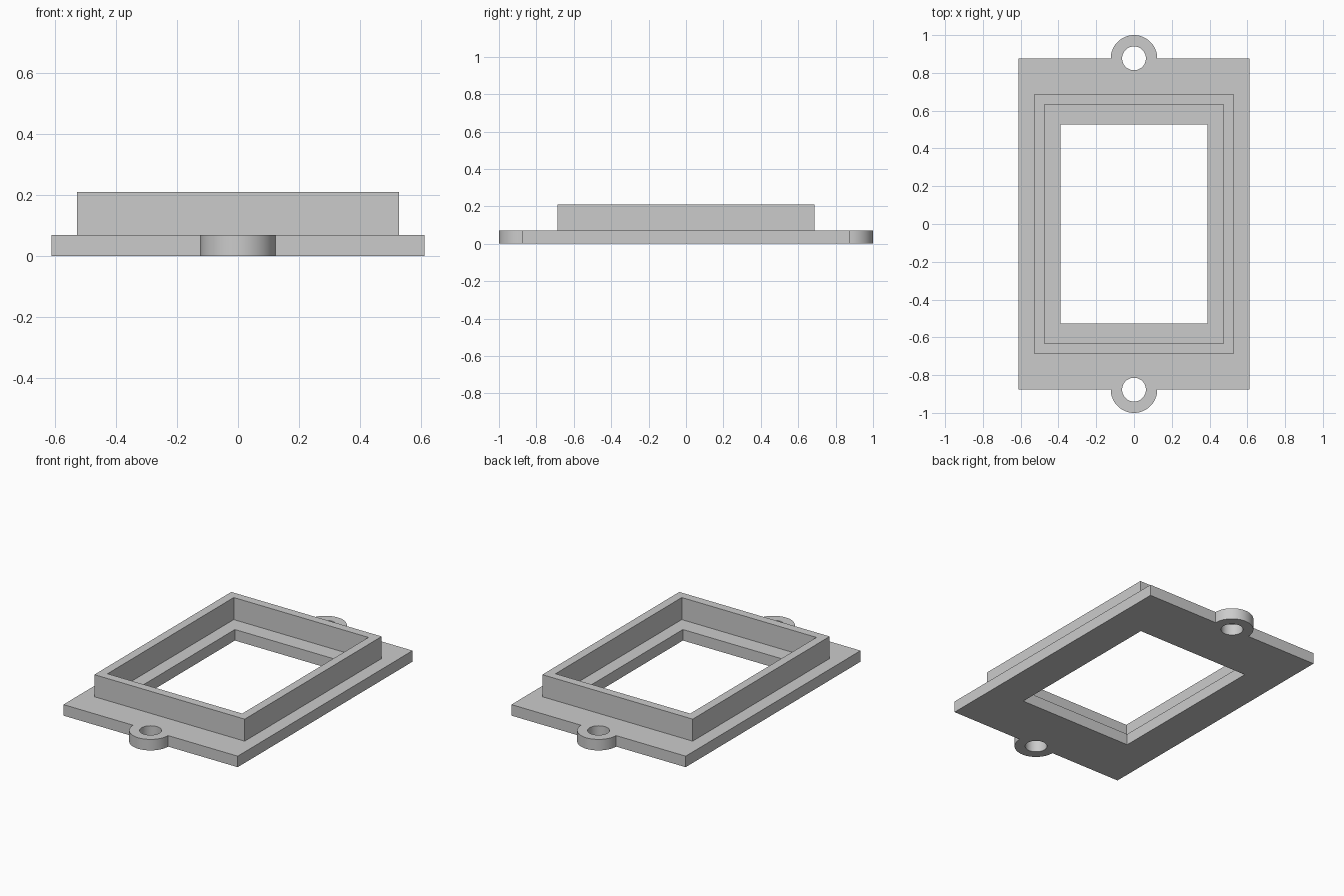
import bpy, bmesh
from math import sin, cos, pi, radians

cube = bpy.data.objects.get("Cube")
if cube:
    bpy.data.objects.remove(cube, do_unlink=True)

grey = bpy.data.materials.new("light grey")
grey.use_nodes = True
COLOUR = (0.6, 0.6, 0.6, 1)
grey.diffuse_color = COLOUR
grey.node_tree.nodes["Principled BSDF"].inputs["Base Color"].default_value = COLOUR

PLATE_X, PLATE_Y, PLATE_TOP = 0.612, 0.877, 0.07
RIM_TOP = 0.21
LUG_R, HOLE_R = 0.123, 0.063


def rectangle(hx, hy):
    return [(-hx, -hy), (hx, -hy), (hx, hy), (-hx, hy)]


def arc(cy, r, start, sweep, steps):
    angles = [start + sweep * i / steps for i in range(steps + 1)]
    return [(r * cos(a), cy + r * sin(a)) for a in angles]


def extruded(name, loops, z0, z1):
    """Fill an outline with holes and extrude it from z0 to z1."""
    curve = bpy.data.curves.new(name, "CURVE")
    curve.dimensions = "2D"
    curve.fill_mode = "BOTH"
    curve.extrude = (z1 - z0) / 2
    for loop in loops:
        spline = curve.splines.new("POLY")
        spline.points.add(len(loop) - 1)
        for point, (x, y) in zip(spline.points, loop):
            point.co = (x, y, 0, 1)
        spline.use_cyclic_u = True
    temp = bpy.data.objects.new(name, curve)
    bpy.context.collection.objects.link(temp)
    bpy.context.view_layer.update()
    mesh = bpy.data.meshes.new_from_object(
        temp.evaluated_get(bpy.context.evaluated_depsgraph_get()))
    bpy.data.objects.remove(temp, do_unlink=True)

    # Weld the caps to the walls and seat the part at its height
    bm = bmesh.new()
    bm.from_mesh(mesh)
    bmesh.ops.remove_doubles(bm, verts=bm.verts, dist=0.0001)
    bmesh.ops.translate(bm, verts=bm.verts, vec=(0, 0, (z0 + z1) / 2))
    bmesh.ops.dissolve_limit(bm, angle_limit=radians(1), verts=bm.verts, edges=bm.edges)
    bmesh.ops.recalc_face_normals(bm, faces=bm.faces)
    bm.to_mesh(mesh)
    bm.free()

    mesh.materials.clear()
    mesh.materials.append(grey)
    obj = bpy.data.objects.new(name, mesh)
    bpy.context.collection.objects.link(obj)
    bpy.ops.object.select_all(action="DESELECT")
    obj.select_set(True)
    bpy.context.view_layer.objects.active = obj
    bpy.ops.object.shade_smooth_by_angle(angle=radians(30))
    return obj


# Base plate: rectangle with a round lug on each short side, window and screw holes
corners = rectangle(PLATE_X, PLATE_Y)
outline = (corners[:1] + arc(-PLATE_Y, LUG_R, pi, pi, 32) + corners[1:3]
           + arc(PLATE_Y, LUG_R, 0, pi, 32) + corners[3:])
holes = [arc(side * PLATE_Y, HOLE_R, 0, 2 * pi, 48)[:-1] for side in (-1, 1)]
extruded("base_plate", [outline, rectangle(0.39, 0.526)] + holes, 0, PLATE_TOP)

# Raised rim standing on the plate
extruded("raised_rim", [rectangle(0.528, 0.687), rectangle(0.473, 0.633)],
         PLATE_TOP, RIM_TOP)
